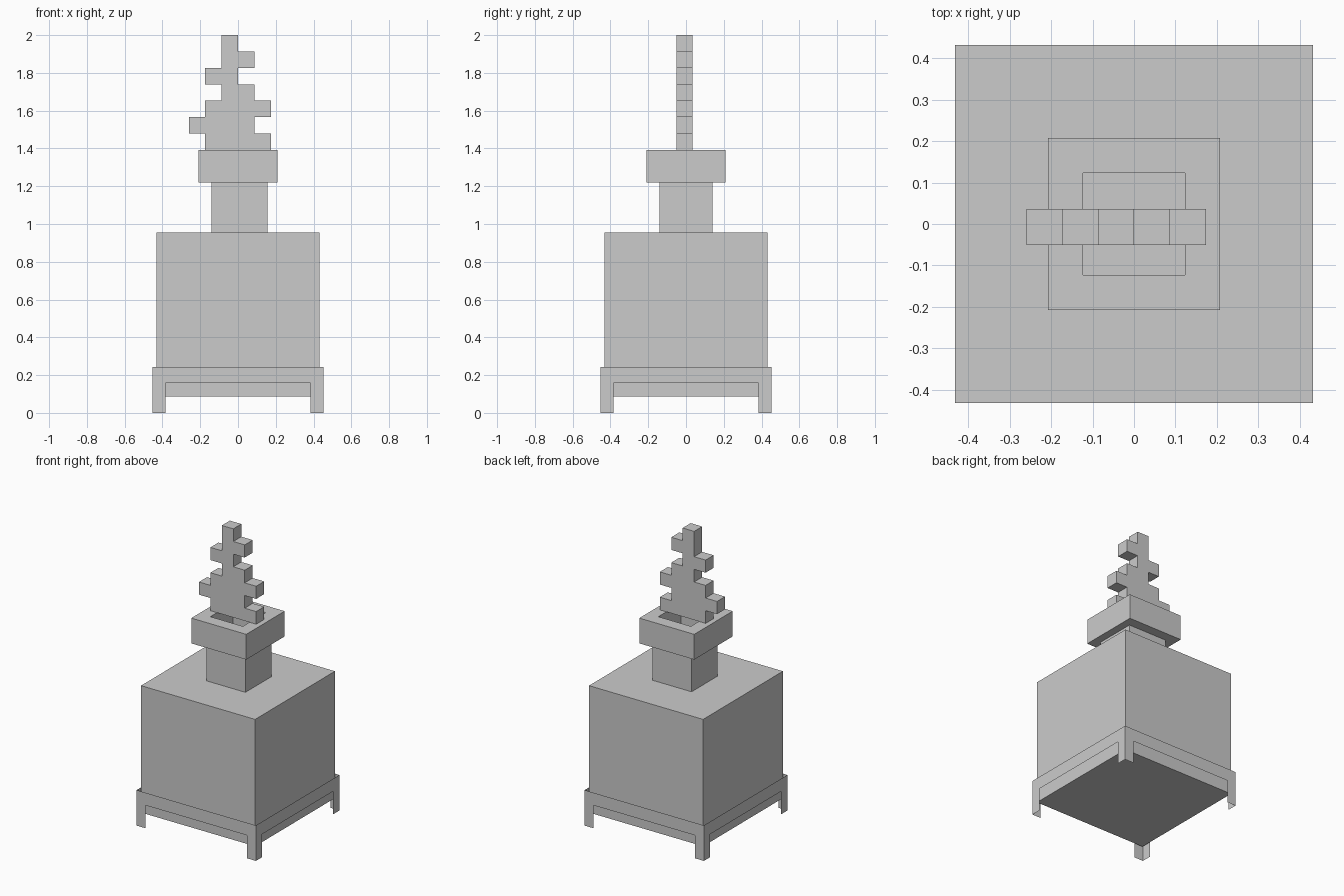
import bpy, bmesh
from math import pi
from mathutils import Matrix, Vector

if "Cube" in bpy.data.objects:
    bpy.data.objects.remove(bpy.data.objects["Cube"])


def finish(name, bm, solid=True):
    if solid:
        bmesh.ops.recalc_face_normals(bm, faces=bm.faces)
    mesh = bpy.data.meshes.new(name)
    bm.to_mesh(mesh)
    bm.free()
    obj = bpy.data.objects.new(name, mesh)
    bpy.context.collection.objects.link(obj)
    return obj


def box_bm(x0, x1, y0, y1, z0, z1):
    bm = bmesh.new()
    bmesh.ops.create_cube(bm, size=1)
    bmesh.ops.scale(bm, vec=(x1 - x0, y1 - y0, z1 - z0), verts=bm.verts)
    bmesh.ops.translate(bm, vec=((x0 + x1) / 2, (y0 + y1) / 2, (z0 + z1) / 2),
                        verts=bm.verts)
    return bm


# Main block and neck
finish("body", box_bm(-0.432, 0.432, -0.432, 0.432, 0.087, 0.956))
finish("neck", box_bm(-0.141, 0.155, -0.141, 0.141, 0.956, 1.22))

# Collar with a square well sunk into its top
bm = box_bm(-0.208, 0.208, -0.208, 0.208, 1.22, 1.393)
bm.normal_update()
top = max(bm.faces, key=lambda f: f.calc_center_median().z)
bmesh.ops.inset_individual(bm, faces=[top], thickness=0.12)
well = bmesh.ops.extrude_discrete_faces(bm, faces=[top])["faces"][0]
bmesh.ops.translate(bm, vec=(0, 0, -0.168), verts=well.verts)
finish("collar", bm)

# Stand: four thin panels, each an arch with two legs
R, LEG, ARCH, TOP = 0.452, 0.385, 0.157, 0.243
arch = [(-R, 0), (-LEG, 0), (-LEG, ARCH), (LEG, ARCH),
        (LEG, 0), (R, 0), (R, TOP), (-R, TOP)]
bm = bmesh.new()
for i in range(4):
    turn = Matrix.Rotation(i * pi / 2, 3, 'Z')
    bm.faces.new([bm.verts.new(turn @ Vector((x, -R, z))) for x, z in arch])
finish("stand", bm, solid=False)

# Stepped flame: (left, right) extent of each row in pixels, bottom to top
rows = [(-2, 2), (-3, 1), (-2, 2), (-1, 1), (-2, 0), (-1, 1), (-1, 0)]
P, Z0 = 0.0867, 1.393
left, right = [], []
for i, (a, b) in enumerate(rows):
    left += [(a, i), (a, i + 1)]
    right += [(b, i), (b, i + 1)]
bm = bmesh.new()
face = bm.faces.new([bm.verts.new((x * P, -0.051, Z0 + z * P))
                     for x, z in right + left[::-1]])
ext = bmesh.ops.extrude_face_region(bm, geom=[face])["geom"]
bmesh.ops.translate(bm, vec=(0, P, 0),
                    verts=[v for v in ext if isinstance(v, bmesh.types.BMVert)])
finish("flame", bm)
